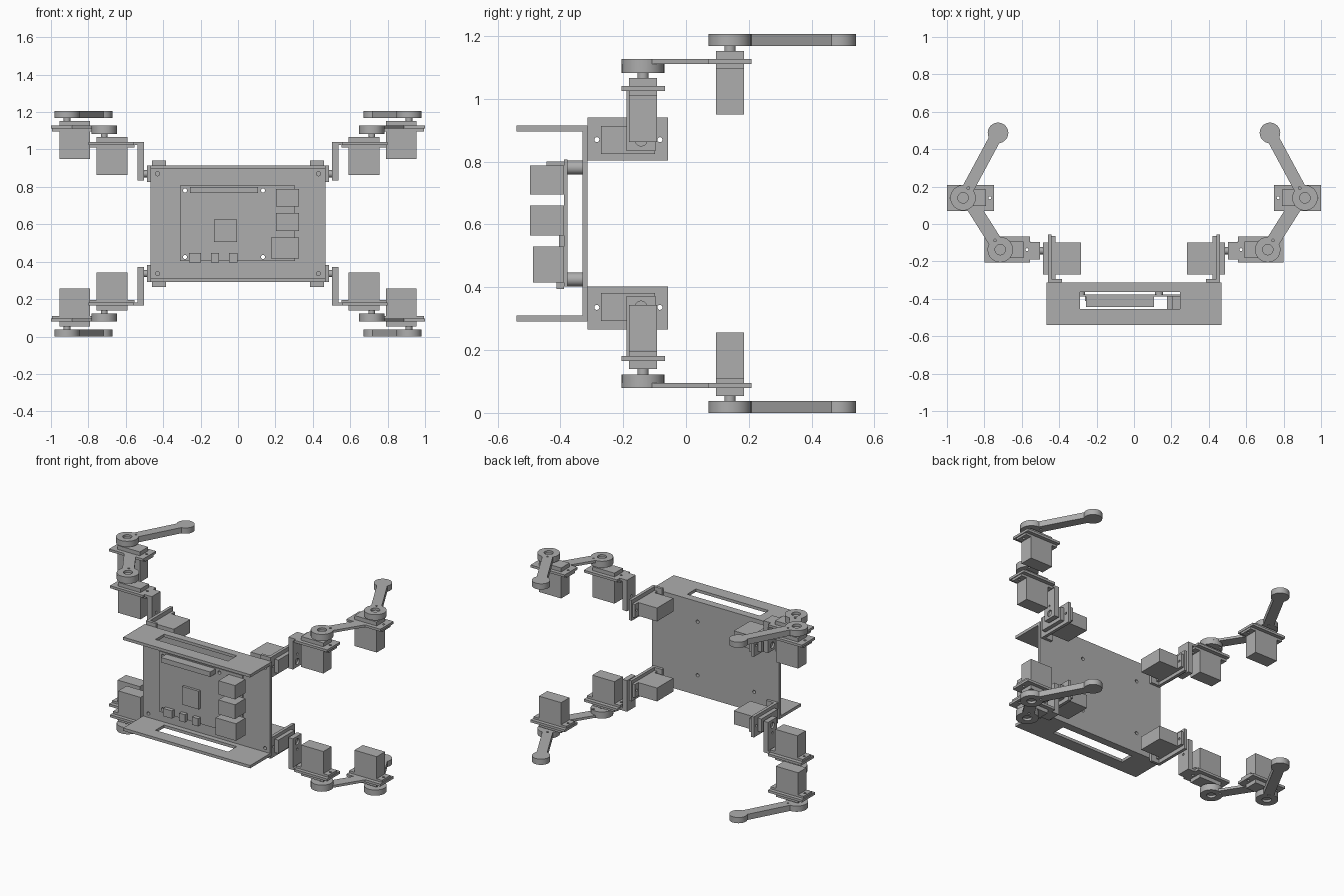
import bpy, bmesh, math
from mathutils import Matrix, Vector

if "Cube" in bpy.data.objects:
    bpy.data.objects.remove(bpy.data.objects["Cube"])

MID = 0.603          # height of the horizontal symmetry plane
PARTS = []

grey = bpy.data.materials.new("plain grey")
grey.use_nodes = True
grey.diffuse_color = (0.42, 0.42, 0.42, 1)
grey.node_tree.nodes["Principled BSDF"].inputs["Base Color"].default_value = (0.42, 0.42, 0.42, 1)


def make(name, bm):
    """Object with its origin on the symmetry plane."""
    bmesh.ops.translate(bm, verts=bm.verts, vec=(0, 0, -MID))
    bmesh.ops.recalc_face_normals(bm, faces=bm.faces)
    me = bpy.data.meshes.new(name)
    bm.to_mesh(me)
    bm.free()
    me.materials.append(grey)
    ob = bpy.data.objects.new(name, me)
    ob.location.z = MID
    bpy.context.scene.collection.objects.link(ob)
    PARTS.append(ob)
    return ob


def box(name, x, y, z):
    bm = bmesh.new()
    lo, hi = zip(x, y, z)
    size = Vector(hi) - Vector(lo)
    mat = Matrix.Translation((Vector(lo) + Vector(hi)) / 2) @ Matrix.Diagonal((*size, 1))
    bmesh.ops.create_cube(bm, size=1, matrix=mat)
    return make(name, bm)


def rods(name, centres, r, length, axis="z", seg=32):
    """One mesh with a cylinder at each centre."""
    turn = {"x": Matrix.Rotation(math.pi / 2, 4, "Y"),
            "y": Matrix.Rotation(math.pi / 2, 4, "X"), "z": Matrix()}[axis]
    bm = bmesh.new()
    for c in centres:
        bmesh.ops.create_cone(bm, cap_ends=True, segments=seg, radius1=r, radius2=r,
                              depth=length, matrix=Matrix.Translation(c) @ turn)
    return make(name, bm)


def lever(name, a, ra, b, rb, width, z, round_end=True):
    """Flat bar with a round eye at a and a round or square end at b."""
    a, b = Vector(a), Vector(b)
    ang = math.atan2(b.y - a.y, b.x - a.x)
    pts = []

    def arc(c, r, heading):
        gap = math.asin(width / 2 / r)
        for i in range(33):
            t = heading + gap + (2 * math.pi - 2 * gap) * i / 32
            pts.append(c + r * Vector((math.cos(t), math.sin(t))))
    arc(a, ra, ang)
    if round_end:
        arc(b, rb, ang + math.pi)
    else:
        side = Vector((-math.sin(ang), math.cos(ang))) * width / 2
        pts += [b - side, b + side]
    bm = bmesh.new()
    face = bm.faces.new([bm.verts.new((p.x, p.y, z[0])) for p in pts])
    top = bmesh.ops.extrude_face_region(bm, geom=[face])["geom"]
    bmesh.ops.translate(bm, verts=[g for g in top if isinstance(g, bmesh.types.BMVert)],
                        vec=(0, 0, z[1] - z[0]))
    return make(name, bm)


def combine(ob, other, op="DIFFERENCE"):
    """Bake a boolean and drop the helper."""
    mod = ob.modifiers.new("cut", "BOOLEAN")
    mod.operation, mod.object, mod.solver = op, other, "EXACT"
    bpy.context.view_layer.update()
    me = bpy.data.meshes.new_from_object(ob.evaluated_get(bpy.context.evaluated_depsgraph_get()))
    ob.modifiers.clear()
    ob.data = me
    PARTS.remove(other)
    bpy.data.objects.remove(other)


def drill(ob, centres, r, length, axis="z"):
    combine(ob, rods("drill", centres, r, length, axis, 20))


def mirror(obs, x=True, z=True):
    for ob in obs:
        ob.modifiers.new("mirror", "MIRROR").use_axis = (x, False, z)


# Chassis: back panel and two slotted shelves
mounts = [(x, -0.35, MID + s * 0.178) for x in (-0.283, 0.134) for s in (-1, 1)]
corners = [(x, -0.32, MID + s * 0.267) for x in (-0.43, 0.43) for s in (-1, 1)]
panel = box("back_panel", (-0.468, 0.468), (-0.33, -0.313), (0.291, 0.915))
drill(panel, mounts + corners, 0.011, 0.2, "y")
shelf = box("shelf", (-0.468, 0.468), (-0.54, -0.33), (0.896, 0.915))
combine(shelf, box("slot", (-0.29, 0.246), (-0.455, -0.364), (0.8, 1)))
mirror([shelf], x=False)

# Circuit board with its components
board = box("circuit_board", (-0.31, 0.305), (-0.388, -0.378), (0.403, 0.807))
drill(board, mounts, 0.011, 0.2, "y")
standoffs = rods("standoffs", [(x, -0.354, z) for x, y, z in mounts], 0.022, 0.048, "y")
drill(standoffs, mounts, 0.011, 0.2, "y")
for name, x, front, z in [
        ("pin_header", (-0.257, 0.107), -0.445, (0.767, 0.8)),
        ("processor", (-0.128, -0.006), -0.405, (0.505, 0.626)),
        ("upper_port", (0.203, 0.326), -0.497, (0.696, 0.788)),
        ("middle_port", (0.203, 0.326), -0.497, (0.565, 0.66)),
        ("lower_port", (0.176, 0.326), -0.487, (0.416, 0.53)),
        ("power_socket", (-0.262, -0.198), -0.413, (0.395, 0.447)),
        ("small_socket_a", (-0.144, -0.102), -0.413, (0.395, 0.447)),
        ("small_socket_b", (-0.048, -0.004), -0.413, (0.395, 0.447))]:
    box(name, x, (front, -0.388), z)

# Everything below is one leg, mirrored to four
body_parts = len(PARTS)

# Hip motor and its angle bracket
HIP_Y, HIP_Z = -0.143, 0.87
box("hip_motor", (0.283, 0.487), (-0.271, -0.099), (0.825, 0.914))
hip_holes = [(0.44, y, HIP_Z) for y in (-0.284, -0.083)]
ears = box("hip_motor_ears", (0.421, 0.44), (-0.304, -0.064), (0.825, 0.914))
drill(ears, hip_holes, 0.008, 0.2, "x")
bracket = box("hip_bracket", (0.44, 0.46), (-0.313, -0.057), (0.803, 0.94))
drill(bracket, hip_holes, 0.008, 0.2, "x")
foot = box("hip_bracket_foot", (0.385, 0.44), (-0.313, -0.295), (0.803, 0.94))
drill(foot, corners, 0.011, 0.2, "y")
rods("hip_shaft", [(0.498, HIP_Y, HIP_Z)], 0.019, 0.03, "x")

# Upright arm turned by the hip
upright = box("hip_upright", (0.503, 0.537), (-0.189, -0.097), (0.834, 1.041))
drill(upright, [(0.54, HIP_Y, HIP_Z)], 0.02, 0.03, "x")
drill(upright, [(0.52, HIP_Y, HIP_Z + 0.05)], 0.007, 0.2, "x")


def motor(name, cx, cy, top):
    """Upright motor: body, mounting ears and output shaft."""
    box(name + "_motor", (cx - 0.082, cx + 0.082), (cy - 0.044, cy + 0.044), (top - 0.203, top))
    e = box(name + "_motor_ears", (cx - 0.121, cx + 0.121), (cy - 0.044, cy + 0.044),
            (top - 0.056, top - 0.04))
    drill(e, [(cx + s * 0.102, cy, top - 0.04) for s in (-1, 1)], 0.008, 0.1)
    rods(name + "_shaft", [(cx + 0.041, cy, top + 0.01)], 0.018, 0.03)


# Shoulder motor on its plate
SX, SY = 0.674, -0.137
motor("shoulder", SX, SY, 1.066)
plate = box("shoulder_plate", (0.556, 0.8), (-0.205, -0.067), (1.025, 1.041))
combine(plate, box("neck", (0.53, 0.6), (-0.189, -0.097), (1.025, 1.041)), "UNION")
drill(plate, [(SX + s * 0.102, SY, 1.03) for s in (-1, 1)], 0.008, 0.1)

# Link from shoulder to elbow, with the elbow motor on its far plate
EX, EY = 0.873, 0.14
pivot = (SX + 0.041, SY)
link = lever("shoulder_link", pivot, 0.068, (0.865, 0.1), 0, 0.072, (1.111, 1.127), False)
combine(link, box("pad", (0.749, 1.0), (0.07, 0.208), (1.111, 1.127)), "UNION")
combine(link, rods("hub", [(*pivot, 1.105)], 0.068, 0.044), "UNION")
drill(link, [(*pivot, 1.127)], 0.028, 0.03)
drill(link, [(0.743, -0.088, 1.1)], 0.007, 0.1)
drill(link, [(EX + s * 0.102, EY, 1.12) for s in (-1, 1)], 0.008, 0.1)
motor("elbow", EX, EY, 1.153)

# Forearm with round tip
forearm = lever("forearm", (EX + 0.041, EY), 0.068, (0.727, 0.487), 0.055, 0.064, (1.168, 1.206))
drill(forearm, [(EX + 0.041, EY, 1.206)], 0.028, 0.03)
drill(forearm, [(0.886, 0.192, 1.18)], 0.007, 0.1)

mirror(PARTS[body_parts:])

# Smooth round walls, keep hard edges
bpy.ops.object.select_all(action="DESELECT")
for ob in PARTS:
    ob.select_set(True)
bpy.context.view_layer.objects.active = PARTS[0]
bpy.ops.object.shade_smooth_by_angle(angle=math.radians(30))
bpy.ops.object.select_all(action="DESELECT")
